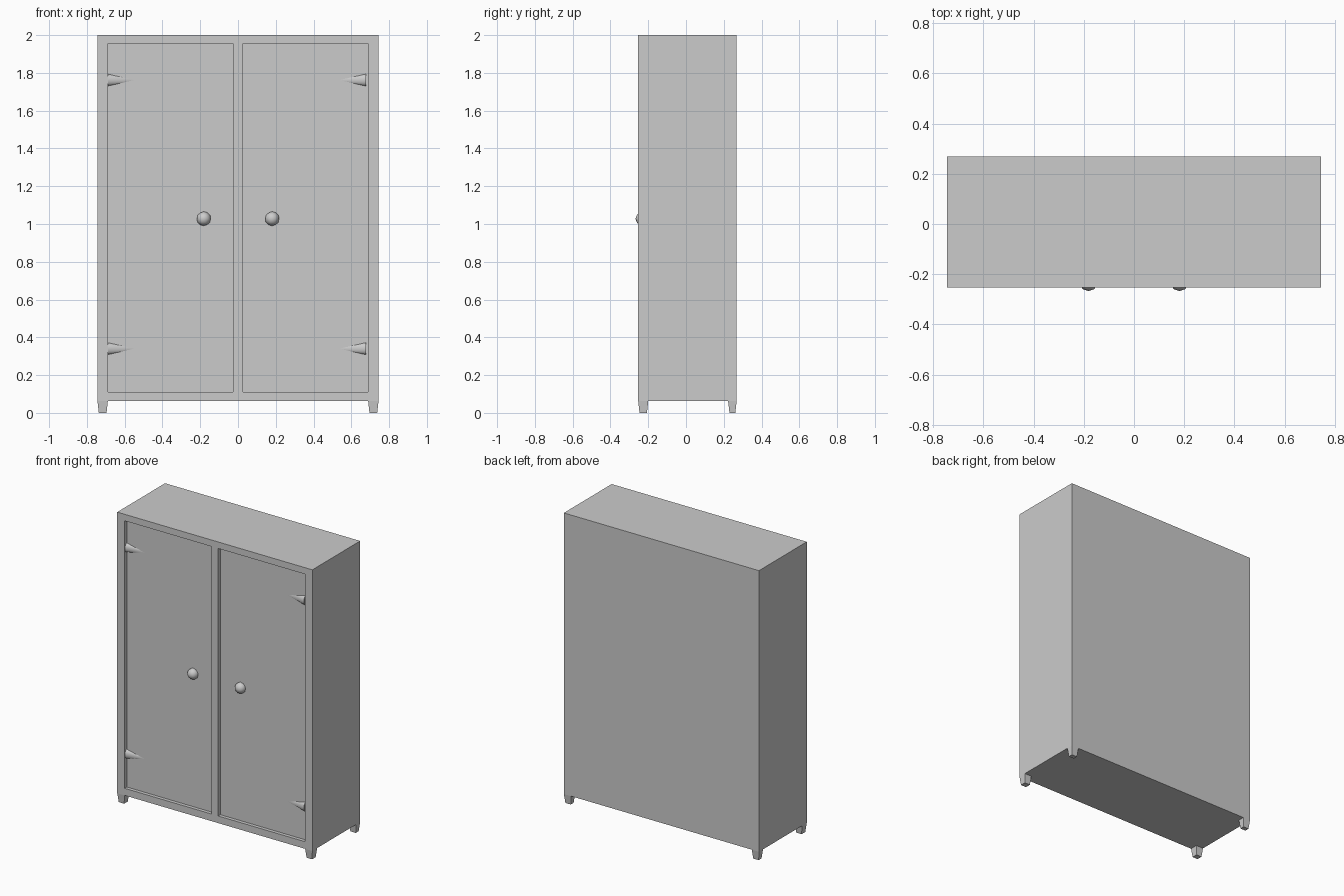
import bpy, bmesh
from mathutils import Matrix

if "Cube" in bpy.data.objects:
    bpy.data.objects.remove(bpy.data.objects["Cube"])

HALF_W, FRONT, BACK = 0.744, -0.253, 0.268
BASE, TOP = 0.062, 2.0
DOOR_Y = FRONT + 0.024            # recessed door surface
DOOR_X = (0.026, 0.688)
DOOR_Z = (0.111, 1.955)


def finish(name, bm, smooth=False):
    bmesh.ops.recalc_face_normals(bm, faces=bm.faces)
    for f in bm.faces:
        f.smooth = smooth
    mesh = bpy.data.meshes.new(name)
    bm.to_mesh(mesh)
    bm.free()
    ob = bpy.data.objects.new(name, mesh)
    bpy.context.collection.objects.link(ob)
    return ob


def block(name, x, y, z, foot=0.0):
    """Box between limits; foot narrows the bottom end."""
    bm = bmesh.new()
    bmesh.ops.create_cube(bm, size=1)
    for v in bm.verts:
        inset = foot if v.co.z < 0 else 0
        for i, lim in enumerate((sorted(x), sorted(y), sorted(z))):
            low = v.co[i] < 0
            v.co[i] = lim[0] if low else lim[1]
            if i < 2:
                v.co[i] += inset if low else -inset
    return finish(name, bm)


# Cabinet body with two door recesses
body = block("cabinet_body", (-HALF_W, HALF_W), (FRONT, BACK), (BASE, TOP))
cutters = []
for s in (-1, 1):
    cut = block("door_recess_cutter", [s * x for x in DOOR_X], (FRONT - 0.1, DOOR_Y), DOOR_Z)
    cut.hide_render = True
    cutters.append(cut)
    mod = body.modifiers.new("door_recess", 'BOOLEAN')
    mod.operation, mod.solver, mod.object = 'DIFFERENCE', 'EXACT', cut
bpy.context.view_layer.objects.active = body
for mod in list(body.modifiers):
    bpy.ops.object.modifier_apply(modifier=mod.name)
for cut in cutters:
    bpy.data.objects.remove(cut)

for s, side in ((-1, "left"), (1, "right")):
    # Tapered legs flush with the outer corners
    for y, end in (((FRONT, FRONT + 0.053), "front"), ((BACK - 0.045, BACK), "back")):
        block(f"{end}_leg_{side}", (s * (HALF_W - 0.055), s * HALF_W), y, (0, BASE), 0.007)

    # Round knob, half sunk in the door
    bm = bmesh.new()
    bmesh.ops.create_icosphere(bm, subdivisions=2, radius=0.038,
                               matrix=Matrix.Translation((s * 0.181, DOOR_Y, 1.028)))
    finish(f"knob_{side}", bm, True)

    # Pointed strap hinges: flattened cones aimed at the door centre
    for z, level in ((0.34, "lower"), (1.762, "upper")):
        bm = bmesh.new()
        base_x = 0.677 if s > 0 else 0.69
        place = (Matrix.Translation((s * (base_x - 0.07), DOOR_Y, z))
                 @ Matrix.Diagonal((1, 0.65, 1, 1))
                 @ Matrix.Rotation(-s * 1.5707963, 4, 'Y'))
        bmesh.ops.create_cone(bm, cap_ends=True, segments=16, radius1=0.032,
                              radius2=0, depth=0.14, matrix=place)
        hinge = finish(f"{level}_hinge_{side}", bm)
        bpy.ops.object.select_all(action='DESELECT')
        hinge.select_set(True)
        bpy.context.view_layer.objects.active = hinge
        bpy.ops.object.shade_smooth_by_angle()
